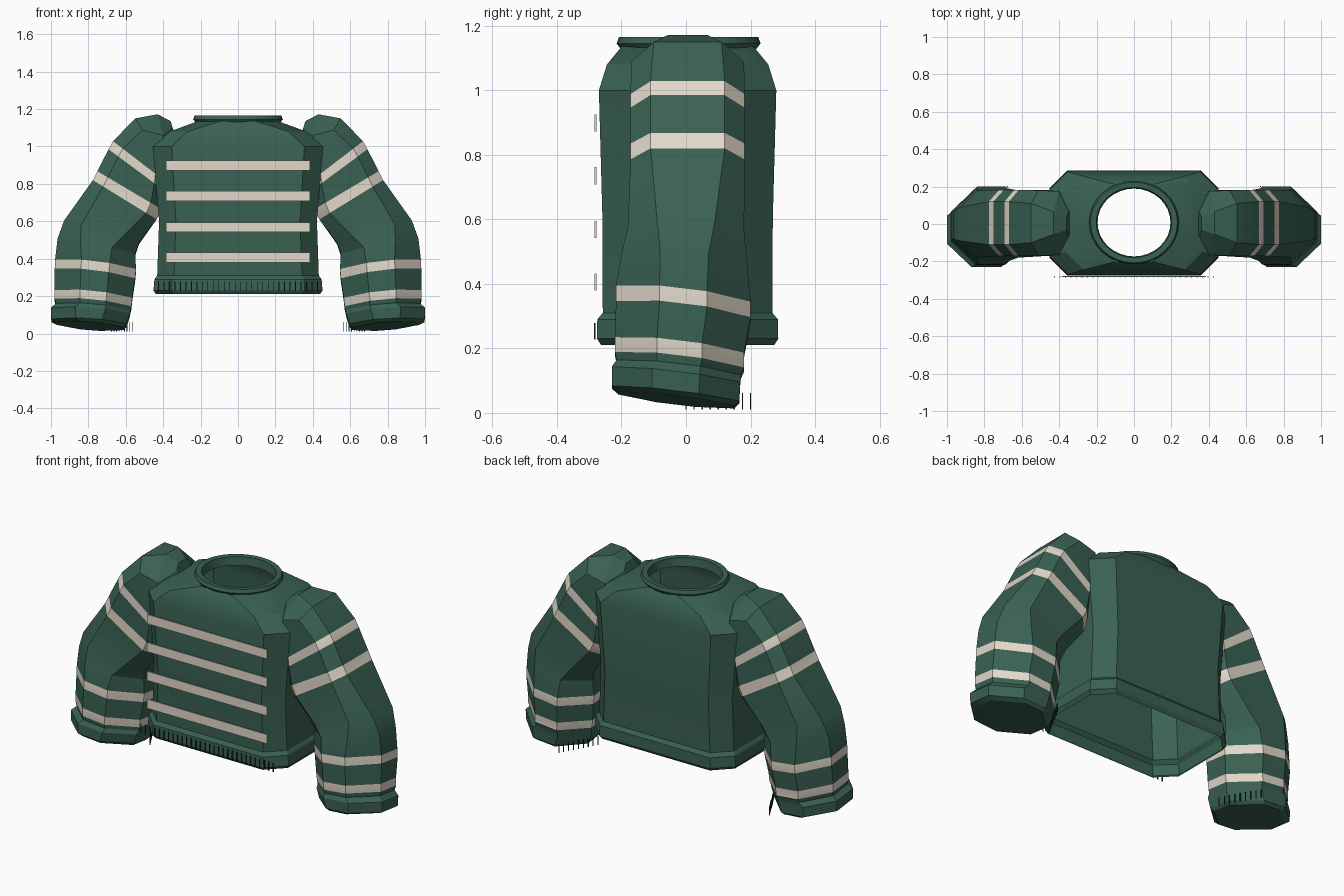
import bpy, bmesh, math
from mathutils import Vector

if "Cube" in bpy.data.objects:
    bpy.data.objects.remove(bpy.data.objects["Cube"])


def material(name, rgb):
    m = bpy.data.materials.new(name)
    m.diffuse_color = (*rgb, 1)
    m.use_nodes = True
    m.node_tree.nodes["Principled BSDF"].inputs["Base Color"].default_value = m.diffuse_color
    return m


GREEN = material("knit_green", (0.042, 0.120, 0.086))
CREAM = material("cream_stripe", (0.76, 0.69, 0.59))
DARK = material("rib_dark_green", (0.010, 0.028, 0.022))


def finish(bm, name, mats, smooth=True):
    bmesh.ops.recalc_face_normals(bm, faces=bm.faces)
    me = bpy.data.meshes.new(name)
    bm.to_mesh(me)
    bm.free()
    ob = bpy.data.objects.new(name, me)
    bpy.context.collection.objects.link(ob)
    for m in mats:
        me.materials.append(m)
    if smooth:
        bpy.ops.object.select_all(action='DESELECT')
        ob.select_set(True)
        bpy.context.view_layer.objects.active = ob
        bpy.ops.object.shade_smooth_by_angle(angle=math.radians(22))
    return ob


def loft(name, rings, mats, striped=(), caps=False, closed=False):
    """Skin rings of equal size; segments listed in striped use the second material."""
    bm = bmesh.new()
    vs = [[bm.verts.new(p) for p in r] for r in rings]
    if closed:
        vs.append(vs[0])
    n = len(vs[0])
    for s, (a, b) in enumerate(zip(vs, vs[1:])):
        for i in range(n):
            j = (i + 1) % n
            f = bm.faces.new((a[i], a[j], b[j], b[i]))
            f.material_index = 1 if s in striped else 0
    if caps:
        bm.faces.new(vs[0])
        bm.faces.new(vs[-1])
    return finish(bm, name, mats)


def octagon(a, b, ca, cb):
    """Rectangle with cut corners, half sizes a and b."""
    return [(a, -b + cb), (a, b - cb), (a - ca, b), (-a + ca, b),
            (-a, b - cb), (-a, -b + cb), (-a + ca, -b), (a - ca, -b)]


def boxes(name, items, mat):
    """Several axis-aligned boxes (centre, size) in one object."""
    bm = bmesh.new()
    for c, s in items:
        for v in bmesh.ops.create_cube(bm, size=1)['verts']:
            v.co = Vector((v.co.x * s[0] + c[0], v.co.y * s[1] + c[1], v.co.z * s[2] + c[2]))
    return finish(bm, name, [mat], smooth=False)


# Torso: open at hem and neck (half width, half depth, corner cut, height)
torso_rows = [(.438, .268, .095, .21), (.452, .281, .095, .23), (.447, .28, .095, .29),
              (.432, .263, .09, .31), (.422, .264, .09, .60), (.455, .275, .10, 1.0),
              (.365, .25, .095, 1.08), (.215, .205, .12, 1.135)]
loft("torso", [[(x, y + .005, z) for x, y in octagon(a, b, c, c)]
               for a, b, c, z in torso_rows], [GREEN])

# Collar: rounded ring around the neck opening
N = 32
collar = [(.215, 1.115), (.24, 1.145), (.232, 1.165), (.202, 1.163), (.195, 1.115)]
loft("collar", [[(r * math.cos(2 * math.pi * i / N), .008 + .93 * r * math.sin(2 * math.pi * i / N), z)
                 for i in range(N)] for r, z in collar], [GREEN], closed=True)

# Sleeve sections: outer x,z  inner x,z  front y, back y, corner cut, fore-aft slope
sleeve_rows = [
    (.36, 1.135, .325, 1.02, -.06, .065, .03, 0),
    (.43, 1.172, .36, .88, -.165, .175, .11, 0),
    (.55, 1.15, .37, .86, -.17, .18, .07, 0),
    (.668, 1.028, .39, .815, -.172, .182, .062, 0),
    (.692, .985, .395, .765, -.172, .182, .062, 0),
    (.752, .868, .41, .665, -.172, .182, .062, 0),
    (.776, .82, .435, .61, -.172, .182, .062, 0),
    (.93, .60, .53, .48, -.18, .18, .09, -.04),
    (.965, .50, .55, .42, -.20, .19, .12, -.08),
    (.978, .385, .545, .335, -.217, .20, .135, -.12),
    (.98, .338, .55, .285, -.217, .20, .135, -.12),
    (.98, .222, .565, .18, -.22, .18, .13, -.12),
    (.98, .176, .57, .135, -.22, .18, .13, -.12),
    (.974, .15, .575, .115, -.215, .17, .125, -.12),
    (1.0, .125, .578, .095, -.23, .168, .125, -.12),
    (.998, .065, .595, .04, -.23, .165, .125, -.12),
    (.97, .05, .61, .022, -.21, .15, .12, -.12)]
for side, sx in (("right", 1), ("left", -1)):
    rings = []
    for ox, oz, ix, iz, y0, y1, c, k in sleeve_rows:
        half = math.hypot(ox - ix, oz - iz) / 2
        cu = min(c * 1.05, half * .8)
        ring = []
        for u, v in octagon(half, (y1 - y0) / 2, cu, c):
            t = u / half / 2
            y = v + (y0 + y1) / 2
            ring.append((sx * ((ox + ix) / 2 + t * (ox - ix)), y,
                         (oz + iz) / 2 + t * (oz - iz) + k * y))
        rings.append(ring)
    loft(side + "_sleeve", rings, [GREEN, CREAM], striped=(3, 5, 9, 11), caps=True)
    # Short rib marks beside the cuff
    boxes(side + "_cuff_ribs", [((sx * (.565 + .014 * i), -.0 + .025 * i, .036), (.004, .004, .05))
                                for i in range(9)], DARK)

# Chest stripes: thin plates across the front
boxes("chest_stripes", [((0, -.280, z), (.77, .006, .053))
                        for z in (.898, .735, .568, .406)], CREAM)

# Hem ribs: row of narrow marks along the front hem
boxes("hem_ribs", [((-.425 + .85 * i / 29, -.283, .253), (.004, .005, .052))
                   for i in range(30)], DARK)
